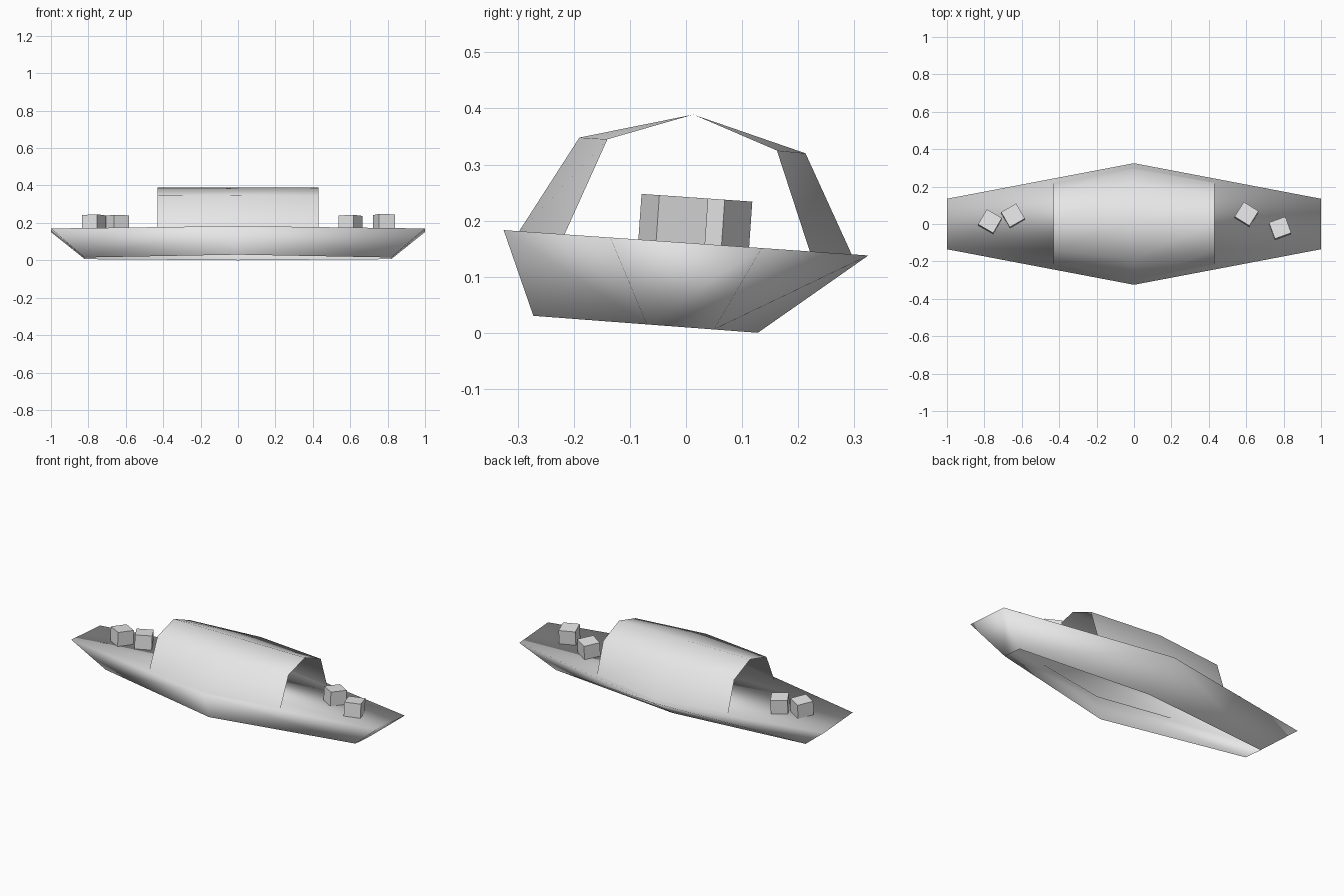
import bpy
import math
from mathutils import Matrix

cube = bpy.data.objects.get("Cube")
if cube:
    bpy.data.objects.remove(cube, do_unlink=True)

grey = bpy.data.materials.new("plain_grey")
grey.use_nodes = True
grey.diffuse_color = (0.8, 0.8, 0.8, 1)
grey.node_tree.nodes["Principled BSDF"].inputs["Base Color"].default_value = (0.8, 0.8, 0.8, 1)

ROLL = math.radians(-4)  # the whole boat heels slightly to one side


def deck_z(y):
    return 0.1605 - 0.0695 * y


def keel_z(y):
    return 0.0098 - 0.0755 * y


def add_mesh(name, verts, faces, smooth):
    mesh = bpy.data.meshes.new(name)
    mesh.from_pydata(verts, [], faces)
    mesh.materials.append(grey)
    for poly in mesh.polygons:
        poly.use_smooth = smooth
    mesh.update()
    obj = bpy.data.objects.new(name, mesh)
    bpy.context.collection.objects.link(obj)
    return obj


# Hull: six-sided deck outline above a narrower lower rim, open underneath
rim = [(1, 0.135), (0, 0.325), (-1, 0.135), (-1, -0.135), (0, -0.325), (1, -0.135)]
keel = [(0.82, 0.05), (0, 0.128), (-0.82, 0.05), (-0.82, -0.07), (0, -0.272), (0.82, -0.07)]
verts = [(x, y, deck_z(y)) for x, y in rim] + [(x, y, keel_z(y)) for x, y in keel]
n = len(rim)
faces = [tuple(range(n))]
for i in range(n):
    j = (i + 1) % n
    if rim[i][0] == 0:      # side panels fold from the wide middle to the ends
        faces += [(n + i, n + j, i), (n + j, j, i)]
    elif rim[j][0] == 0:
        faces += [(n + i, n + j, j), (n + i, j, i)]
    else:
        faces.append((n + i, n + j, j, i))
add_mesh("hull", verts, faces, True)

# Canopy: thin open-ended sheet, widest amidships
end = [(-0.218, 0.172), (-0.14, 0.345), (0.013, 0.389), (0.162, 0.325), (0.222, 0.141)]
middle = [(-0.3, 0.177), (-0.19, 0.348), (0.013, 0.389), (0.213, 0.32), (0.297, 0.136)]
stations = [(-0.43, end), (0, middle), (0.43, end)]
verts = [(x, y, z) for x, profile in stations for y, z in profile]
m = len(end)
faces = []
for s in range(len(stations) - 1):
    for k in range(m - 1):
        a = s * m + k
        faces.append((a, a + m, a + m + 1, a + 1))
add_mesh("canopy", verts, faces, True)

# Crates: turned cubes resting on the deck at both ends
SIZE = 0.093
crates = [(-0.77, 0.012, -30), (-0.647, 0.043, 30), (0.602, 0.051, -32), (0.781, -0.023, 20)]
corners = [(x, y, z) for x in (-0.5, 0.5) for y in (-0.5, 0.5) for z in (-0.5, 0.5)]
box = [(0, 1, 3, 2), (4, 6, 7, 5), (0, 4, 5, 1), (2, 3, 7, 6), (0, 2, 6, 4), (1, 5, 7, 3)]
for number, (x, y, turn) in enumerate(crates, 1):
    obj = add_mesh(f"crate_{number}", corners, box, False)
    obj.matrix_world = (Matrix.Translation((x, y, deck_z(y) + 0.035))
                        @ Matrix.Rotation(ROLL, 4, "X")
                        @ Matrix.Rotation(math.radians(turn), 4, "Z")
                        @ Matrix.Scale(SIZE, 4))
